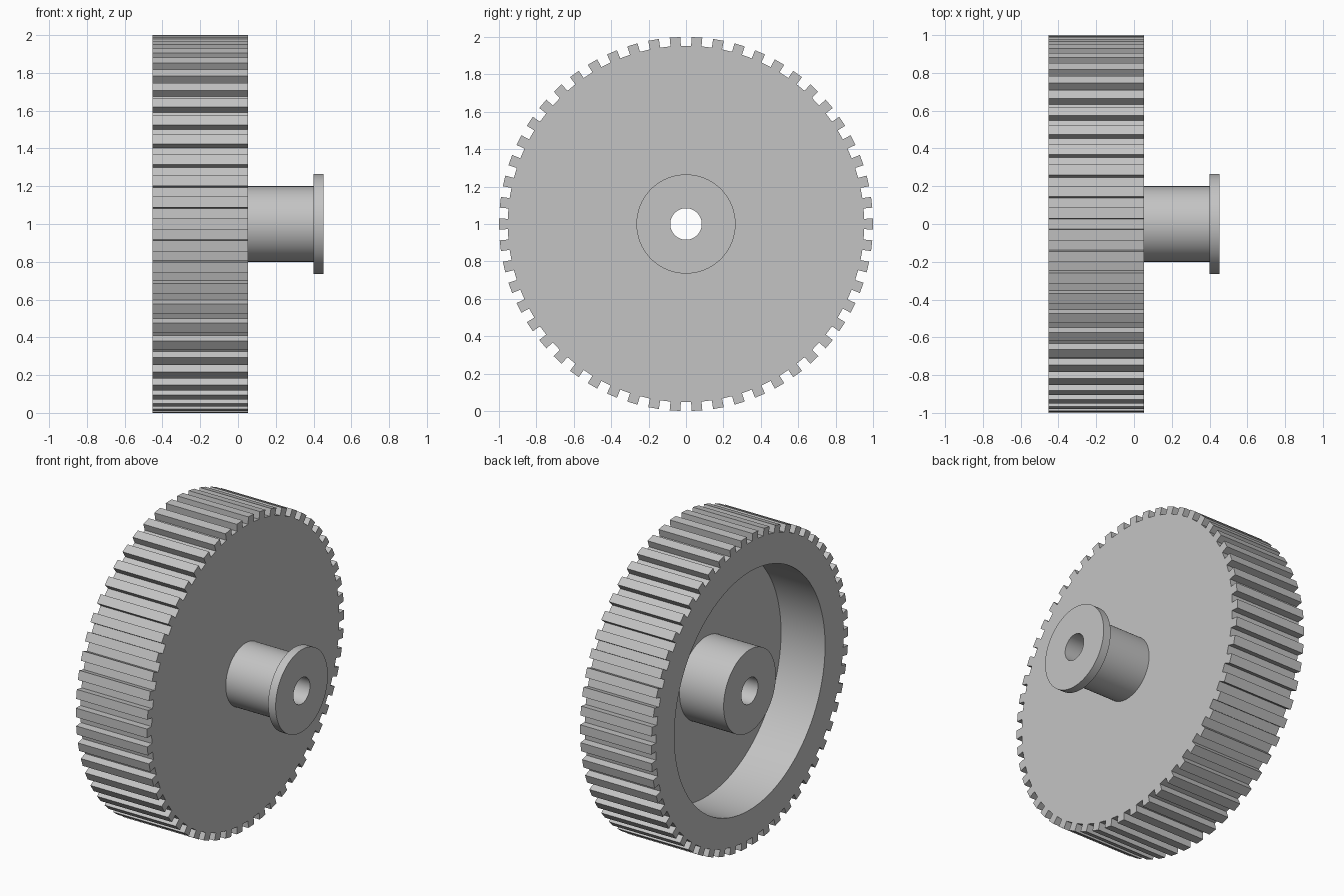
import bpy, bmesh, math

cube = bpy.data.objects.get("Cube")
if cube:
    bpy.data.objects.remove(cube, do_unlink=True)

TEETH = 54
SEGMENTS = TEETH * 2
ROOT_R, TIP_R = 0.953, 1.0
AXIS_Z = 1.0

# Wheel, hub and flange positions along the axle
BACK, FLOOR, FRONT, FLANGE, END = -0.453, -0.14, 0.053, 0.4, 0.453
RIM_R, BOSS_R, SHAFT_R, BORE_R = 0.765, 0.265, 0.2, 0.084

grey = bpy.data.materials.new("plain grey")
grey.use_nodes = True
colour = (0.55, 0.55, 0.55, 1)
grey.diffuse_color = colour
grey.node_tree.nodes["Principled BSDF"].inputs["Base Color"].default_value = colour


def lathe(profile, closed=False):
    """Spin (x, radius) points around the x axis; return the mesh and its bands of faces."""
    bm = bmesh.new()
    rings = []
    for x, r in profile:
        angles = [2 * math.pi * (i - 0.5) / SEGMENTS for i in range(SEGMENTS)]
        rings.append([bm.verts.new((x, r * math.cos(a), r * math.sin(a))) for a in angles])
    bands = []
    pairs = list(zip(rings, rings[1:]))
    if closed:
        pairs.append((rings[-1], rings[0]))
    for a, b in pairs:
        band = []
        for i in range(SEGMENTS):
            j = (i + 1) % SEGMENTS
            band.append(bm.faces.new((a[i], b[i], b[j], a[j])))
        bands.append(band)
    return bm, bands


def finish(bm, name):
    mesh = bpy.data.meshes.new(name)
    bm.to_mesh(mesh)
    bm.free()
    mesh.materials.append(grey)
    ob = bpy.data.objects.new(name, mesh)
    ob.location.z = AXIS_Z
    bpy.context.collection.objects.link(ob)
    bpy.ops.object.select_all(action='DESELECT')
    ob.select_set(True)
    bpy.context.view_layer.objects.active = ob
    bpy.ops.object.shade_smooth_by_angle(angle=math.radians(30))


# Gear wheel: recessed back, solid front web, open where the hub joins
bm, bands = lathe([(FRONT, SHAFT_R), (FRONT, ROOT_R), (BACK, ROOT_R),
                   (BACK, RIM_R), (FLOOR, RIM_R), (FLOOR, BOSS_R)])
for f in bm.faces:
    f.normal_update()

# Teeth: every other face of the outer band is drawn outward
teeth = bmesh.ops.extrude_discrete_faces(bm, faces=bands[1][::2])["faces"]
for v in {v for f in teeth for v in f.verts}:
    v.co.y *= TIP_R / ROOT_R
    v.co.z *= TIP_R / ROOT_R
bm.normal_update()
# Make sure the tooth tips look away from the axle
if sum(f.normal.y * f.calc_center_median().y for f in teeth) < 0:
    bmesh.ops.reverse_faces(bm, faces=bm.faces[:])
finish(bm, "gear_wheel")

# Hub: rear boss, through bore, front shaft and end flange
bm, bands = lathe([(FRONT, SHAFT_R), (FLANGE, SHAFT_R), (FLANGE, BOSS_R),
                   (END, BOSS_R), (END, BORE_R), (BACK, BORE_R),
                   (BACK, BOSS_R), (FLOOR, BOSS_R)])
bm.normal_update()
if bands[0][0].normal.y * bands[0][0].calc_center_median().y < 0:
    bmesh.ops.reverse_faces(bm, faces=bm.faces[:])
finish(bm, "flanged_hub")
